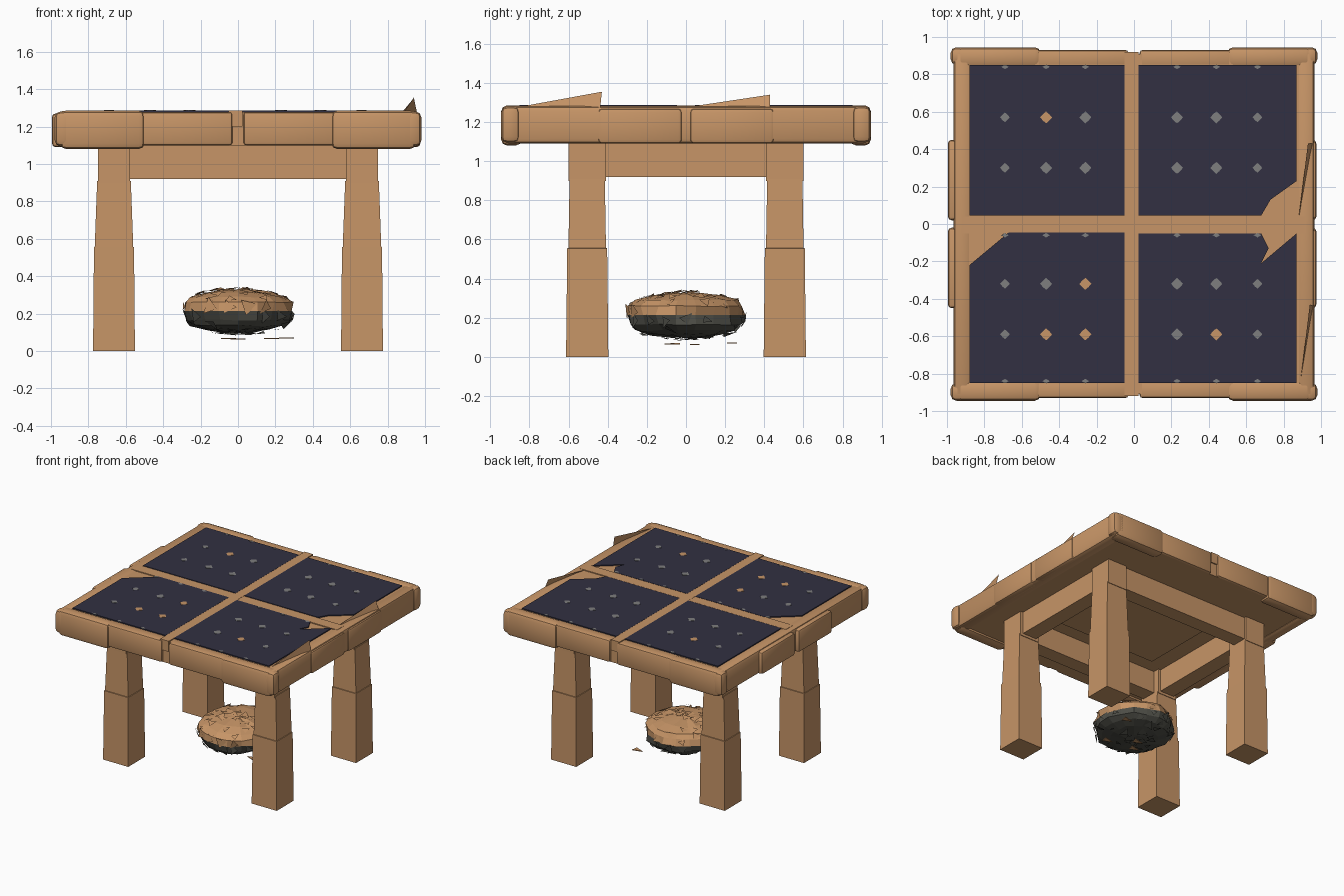
import bpy, bmesh, math, random
from mathutils import Vector

random.seed(4)
if "Cube" in bpy.data.objects:
    bpy.data.objects.remove(bpy.data.objects["Cube"])


def material(name, rgb):
    m = bpy.data.materials.new(name)
    m.use_nodes = True
    m.diffuse_color = (*rgb, 1)
    m.node_tree.nodes["Principled BSDF"].inputs["Base Color"].default_value = (*rgb, 1)
    return m


wood = material("tan wood", (0.57, 0.30, 0.135))
navy = material("dark navy", (0.032, 0.03, 0.054))
grey = material("contact grey", (0.21, 0.21, 0.21))
soot = material("dark soot", (0.075, 0.075, 0.062))


def finish(bm, name, mats, smooth=True):
    me = bpy.data.meshes.new(name)
    bm.to_mesh(me)
    bm.free()
    ob = bpy.data.objects.new(name, me)
    bpy.context.collection.objects.link(ob)
    for m in mats:
        me.materials.append(m)
    if smooth:
        bpy.ops.object.select_all(action="DESELECT")
        ob.select_set(True)
        bpy.context.view_layer.objects.active = ob
        bpy.ops.object.shade_smooth_by_angle(angle=math.radians(35))
    return ob


def box(name, lo, hi, mat=wood, bevel=0.0):
    bm = bmesh.new()
    bmesh.ops.create_cube(bm, size=1)
    for v in bm.verts:
        v.co = [(a + b) / 2 + c * (b - a) for a, b, c in zip(lo, hi, v.co)]
    if bevel:
        bmesh.ops.bevel(bm, geom=bm.edges[:], offset=bevel, segments=2,
                        profile=0.5, affect="EDGES")
    return finish(bm, name, [mat])


def loft(name, rings):
    """Rectangular tube through (cx, cy, half_x, half_y, z) sections."""
    bm = bmesh.new()
    loops = [[bm.verts.new((cx + sx * hx, cy + sy * hy, z))
              for sx, sy in ((-1, -1), (1, -1), (1, 1), (-1, 1))]
             for cx, cy, hx, hy, z in rings]
    for a, b in zip(loops, loops[1:]):
        for i in range(4):
            j = (i + 1) % 4
            bm.faces.new((a[i], a[j], b[j], b[i]))
    bm.faces.new(loops[0][::-1])
    bm.faces.new(loops[-1])
    return finish(bm, name, [wood])


def plate(name, outline, z, thick, mat):
    """Flat polygon extruded upward."""
    bm = bmesh.new()
    f = bm.faces.new([bm.verts.new((x, y, z)) for x, y in outline])
    up = bmesh.ops.extrude_face_region(bm, geom=[f])["geom"]
    for v in up:
        if isinstance(v, bmesh.types.BMVert):
            v.co.z += thick
    bmesh.ops.recalc_face_normals(bm, faces=bm.faces[:])
    return finish(bm, name, [mat], False)


def sliver(name, pts):
    """Loose splinter of wood with three corners."""
    bm = bmesh.new()
    bm.faces.new([bm.verts.new(p) for p in pts])
    return finish(bm, name, [wood], False)


# Tabletop board, rim and corner wraps
box("top_board", (-0.94, -0.91, 1.10), (0.94, 0.91, 1.277))
for s, side in ((-1, "right"), (1, "left")):
    a, b = sorted((s * 0.87, s * 0.965))
    box("rim_" + side, (a, -0.93, 1.09), (b, 0.93, 1.282), bevel=0.025)
    for t, end in ((-1, "front"), (1, "back")):
        c, d = sorted((t * 0.84, t * 0.945))
        e, f = sorted((s * 0.5, s * 0.95))
        box(f"rim_{end}_{side}", (e, c, 1.08), (f, d, 1.285), bevel=0.03)
        e, f = sorted((s * 0.03, s * 0.52))
        c, d = sorted((t * 0.84, t * 0.93))
        box(f"rim_middle_{end}_{side}", (e, c, 1.10), (f, d, 1.278), bevel=0.015)
        e, f = sorted((s * 0.87, s * 0.98))
        c, d = sorted((t * 0.85, t * 0.945))
        box(f"corner_wrap_{end}_{side}", (e, c, 1.095), (f, d, 1.28), bevel=0.03)
        # Side plates that bulge outward
        c, d = sorted((t * 0.02, t * 0.45))
        e, f = sorted((s * 0.90, s * (0.995 if s < 0 else 0.975)))
        box(f"side_plate_{end}_{side}", (e, c, 1.09), (f, d, 1.27), bevel=0.02)

# Centre bars between the panels
box("bar_lengthwise", (-0.05, -0.92, 1.20), (0.025, 0.92, 1.285))
box("bar_crosswise", (-0.92, -0.05, 1.20), (0.92, 0.04, 1.284))

# Four panels, three with a broken corner
Z = 1.278
plate("panel_back_right", [(-0.88, 0.045), (-0.05, 0.045), (-0.05, 0.85), (-0.88, 0.85)],
      Z, 0.008, navy)
plate("panel_back_left", [(0.025, 0.045), (0.68, 0.045), (0.73, 0.13), (0.87, 0.23),
                          (0.87, 0.85), (0.025, 0.85)], Z, 0.008, navy)
plate("panel_front_right", [(-0.88, -0.85), (-0.05, -0.85), (-0.05, -0.045),
                            (-0.67, -0.045), (-0.88, -0.22)], Z, 0.008, navy)
plate("panel_front_left", [(0.025, -0.85), (0.87, -0.85), (0.87, -0.05), (0.68, -0.21),
                           (0.72, -0.13), (0.68, -0.05), (0.025, -0.05)], Z, 0.008, navy)

# Diamond contacts where the cells meet
tan_dots = {(-0.47, 0.57), (-0.47, -0.59), (-0.26, -0.59), (0.44, -0.59), (-0.26, -0.32)}
for x in (-0.69, -0.47, -0.26, 0.23, 0.44, 0.66):
    for y in (0.57, 0.3, -0.32, -0.59):
        r = 0.032 if abs(x) < 0.5 else 0.026
        ring = [(x + q * math.cos(k * math.pi / 4), y + q * math.sin(k * math.pi / 4))
                for k in range(8) for q in [r if k % 2 == 0 else r * 0.75]]
        plate("contact", ring, Z + 0.004, 0.006,
              wood if (x, y) in tan_dots else grey)
    for y in (0.84, -0.84, -0.06):
        plate("edge_contact", [(x - 0.02, y), (x, y - 0.012), (x + 0.02, y), (x, y + 0.012)],
              Z + 0.004, 0.006, grey)

# Legs with a tapered upper half, and apron rails
for s, side in ((-1, "right"), (1, "left")):
    for t, end in ((-1, "front"), (1, "back")):
        x, y = s * 0.663, t * 0.505
        loft(f"leg_{end}_{side}", [(x, y, 0.112, 0.108, 0), (x, y, 0.107, 0.102, 0.555),
                                   (x, y, 0.103, 0.096, 0.556), (x, y, 0.09, 0.09, 0.91)])
        box(f"leg_cap_{end}_{side}", (x - 0.085, y - 0.095, 0.90), (x + 0.085, y + 0.095, 1.11))
    a, b = sorted((s * 0.6, s * 0.725))
    box("apron_" + side, (a, -0.5, 0.92), (b, 0.5, 1.11))
for t, end in ((-1, "front"), (1, "back")):
    c, d = sorted((t * 0.46, t * 0.58))
    box("apron_" + end, (-0.66, c, 0.92), (0.66, d, 1.11))
box("under_board", (-0.45, -0.33, 1.08), (0.45, 0.33, 1.11))

# Lifted splinters along the left rim
sliver("splinter_front", [(0.89, -0.84, 1.28), (0.94, -0.43, 1.355), (0.96, -0.44, 1.26)])
sliver("splinter_middle", [(0.88, 0.03, 1.28), (0.93, 0.43, 1.34), (0.96, 0.43, 1.26)])

# Rough squashed lump under the table, sooty below
bm = bmesh.new()
bmesh.ops.create_uvsphere(bm, u_segments=18, v_segments=10, radius=1)
for v in bm.verts:
    n = v.co.copy()
    flat = math.copysign(abs(n.z) ** 0.75, n.z)
    wide = max(0.0, 1 - abs(n.z) ** 3) ** 0.7
    h = Vector((n.x, n.y))
    if h.length > 1e-4:
        h = h.normalized() * wide * 0.295
    k = random.uniform(0.94, 1.05)
    v.co = (h.x * k, h.y * k, 0.213 + flat * 0.117 * random.uniform(0.93, 1.05))
lump_faces = bm.faces[:]

# Loose flakes standing off the lump
for f in lump_faces:
    if random.random() < 0.45:
        c, n = f.calc_center_median(), f.normal
        f.normal_update()
        n = f.normal
        u = n.orthogonal().normalized()
        w = n.cross(u)
        turn = random.uniform(0, math.tau)
        pts = []
        for i in range(3):
            a = turn + i * math.tau / 3
            r = random.uniform(0.02, 0.055)
            pts.append(bm.verts.new(c + n * random.uniform(0.0, 0.018)
                                    + (u * math.cos(a) + w * math.sin(a)) * r))
        bm.faces.new(pts)
for f in bm.faces:
    f.material_index = 1 if f.calc_center_median().z < 0.2 else 0
finish(bm, "fire_lump", [wood, soot], False)

# Fallen chips below the lump
for x, y in ((0.0, 0.05), (0.18, -0.08), (0.26, 0.24), (-0.05, -0.05)):
    plate("chip", [(x - 0.04, y), (x + 0.03, y - 0.03), (x + 0.04, y + 0.02)],
          random.uniform(0.05, 0.07), 0.006, wood)
